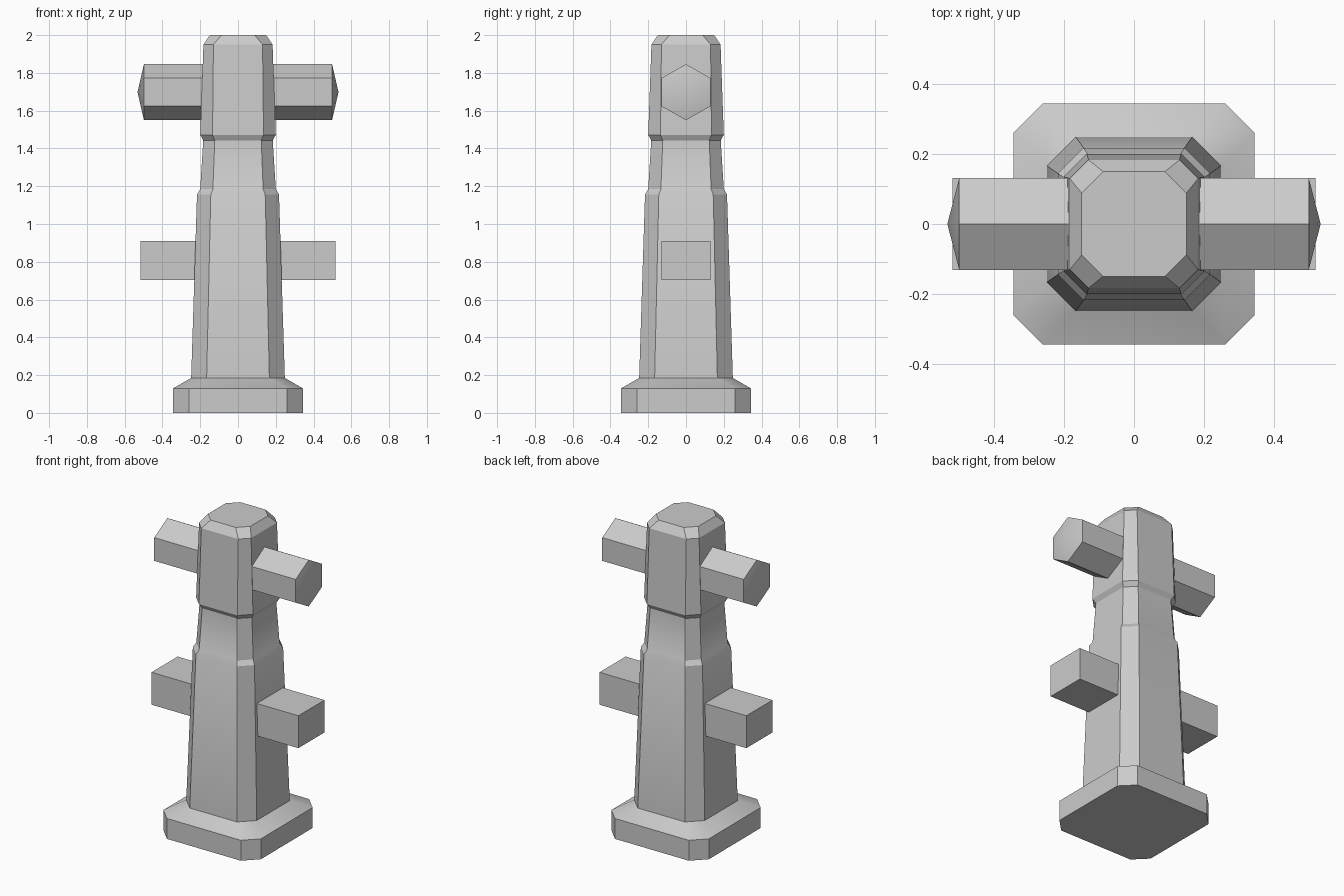
import bpy, bmesh, math

if "Cube" in bpy.data.objects:
    bpy.data.objects.remove(bpy.data.objects["Cube"])


def finish(name, bm):
    bmesh.ops.recalc_face_normals(bm, faces=bm.faces)
    mesh = bpy.data.meshes.new(name)
    bm.to_mesh(mesh)
    bm.free()
    ob = bpy.data.objects.new(name, mesh)
    bpy.context.collection.objects.link(ob)
    bpy.ops.object.select_all(action='DESELECT')
    ob.select_set(True)
    bpy.context.view_layer.objects.active = ob
    bpy.ops.object.shade_smooth_by_angle(angle=math.radians(30))
    return ob


def loft(bm, rings, cap_end=True):
    loops = [[bm.verts.new(p) for p in ring] for ring in rings]
    for a, b in zip(loops, loops[1:]):
        n = len(a)
        for i in range(n):
            j = (i + 1) % n
            bm.faces.new((a[i], a[j], b[j], b[i]))
    bm.faces.new(loops[0])
    if cap_end:
        bm.faces.new(loops[-1])
    return loops[-1]


def octagon(h, f, z):
    # square of half width h whose flat sides have half length f
    return [(x, y, z) for x, y in ((f, -h), (h, -f), (h, f), (f, h),
                                   (-f, h), (-h, f), (-h, -f), (-f, -h))]


# chamfered post: foot, tapered shaft, neck and head
profile = [(0.343, 0.26, 0), (0.343, 0.26, 0.13), (0.248, 0.166, 0.185),
           (0.217, 0.144, 1.157), (0.2, 0.133, 1.185), (0.184, 0.123, 1.443),
           (0.2, 0.135, 1.472), (0.183, 0.13, 1.95), (0.149, 0.088, 2.0)]
bm = bmesh.new()
loft(bm, [octagon(*p) for p in profile])
finish("post", bm)

for side, label in ((1, "right"), (-1, "left")):
    # hexagonal upper arm with a shallow pointed end
    bm = bmesh.new()
    angles = [math.radians(30 + 60 * i) for i in range(6)]
    rings = [[(side * x, 0.131 / math.cos(math.pi / 6) * math.cos(a),
               1.698 + 0.148 * math.sin(a)) for a in angles]
             for x in (0.183, 0.498)]
    end = loft(bm, rings, cap_end=False)
    tip = bm.verts.new((side * 0.532, 0, 1.698))
    for i in range(6):
        bm.faces.new((end[i], end[(i + 1) % 6], tip))
    finish("upper_arm_" + label, bm)

    # square lower arm
    bm = bmesh.new()
    rings = [[(side * x, y, z) for y, z in ((-0.131, 0.704), (0.131, 0.704),
                                            (0.131, 0.91), (-0.131, 0.91))]
             for x in (0.22, 0.517)]
    loft(bm, rings)
    finish("lower_arm_" + label, bm)
